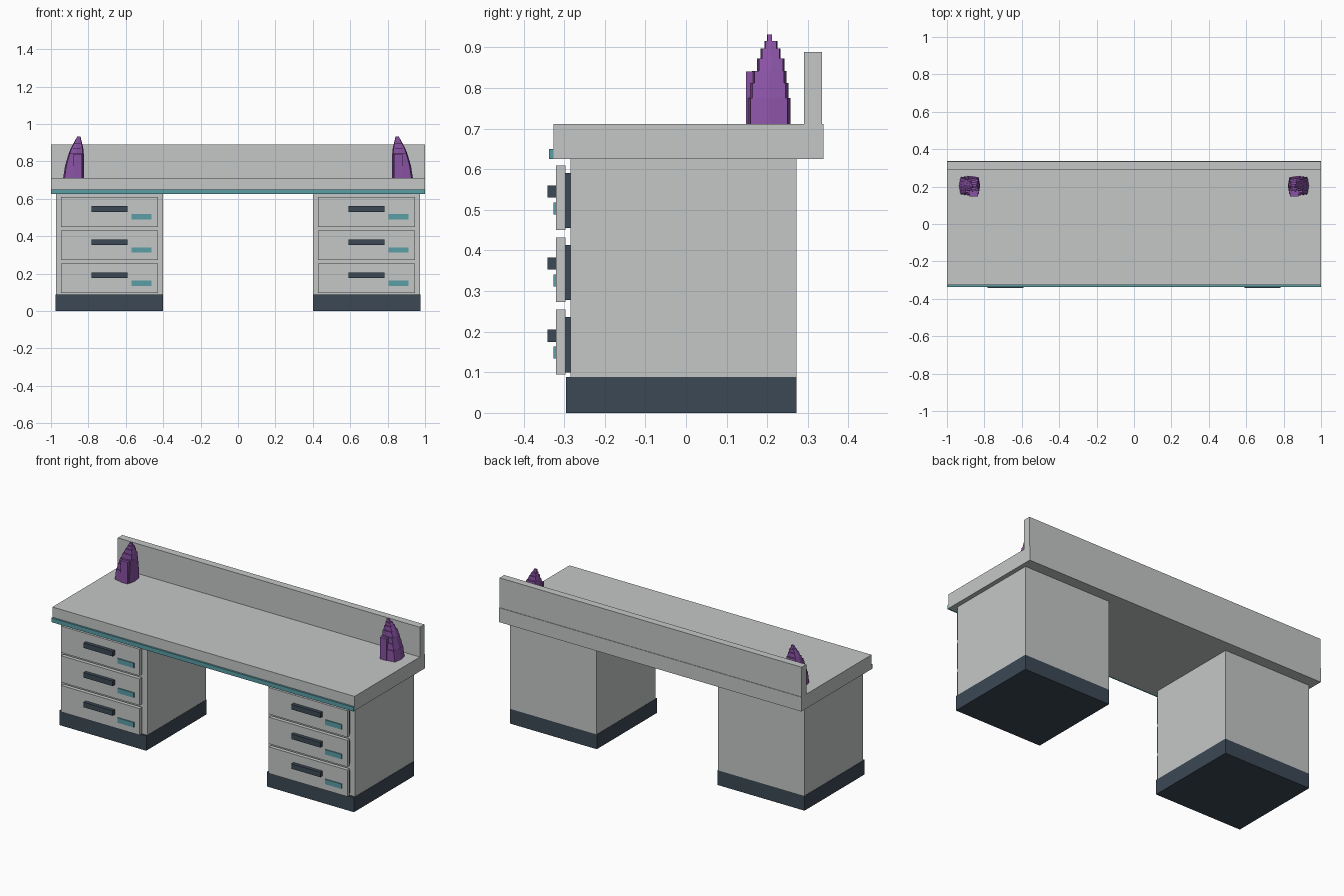
import bpy, bmesh

if "Cube" in bpy.data.objects:
    bpy.data.objects.remove(bpy.data.objects["Cube"])


def material(name, rgb):
    m = bpy.data.materials.new(name)
    m.diffuse_color = (*rgb, 1)
    m.use_nodes = True
    m.node_tree.nodes["Principled BSDF"].inputs["Base Color"].default_value = m.diffuse_color
    return m


GREY = material("pale_grey", (0.55, 0.575, 0.56))
DARK = material("dark_slate", (0.045, 0.065, 0.091))
TEAL = material("teal", (0.102, 0.342, 0.376))
PURPLE = material("purple", (0.25, 0.085, 0.37))


def finish(name, bm, mat):
    bmesh.ops.recalc_face_normals(bm, faces=bm.faces)
    me = bpy.data.meshes.new(name)
    bm.to_mesh(me)
    bm.free()
    me.materials.append(mat)
    ob = bpy.data.objects.new(name, me)
    bpy.context.collection.objects.link(ob)
    return ob


def box(name, x, y, z, mat):
    """Box from (low, high) pairs on each axis."""
    bm = bmesh.new()
    bmesh.ops.create_cube(bm, size=1)
    for v in bm.verts:
        v.co = [sum(r) / 2 + c * (r[1] - r[0]) for r, c in zip((x, y, z), v.co)]
    return finish(name, bm, mat)


# Worktop, upright back panel and front trim
box("worktop", (-1, 1), (-0.326, 0.338), (0.625, 0.711), GREY)
box("back_panel", (-1, 1), (0.291, 0.335), (0.711, 0.889), GREY)
box("front_trim", (-1, 1), (-0.337, -0.326), (0.625, 0.65), TEAL)

# Two pedestals with three drawers each
for side, cx in (("left", -0.6875), ("right", 0.6875)):
    def span(half, offset=0.0):
        return (cx + offset - half, cx + offset + half)

    box(f"{side}_plinth", span(0.2875), (-0.296, 0.272), (0, 0.088), DARK)
    box(f"{side}_cabinet", span(0.286), (-0.284, 0.272), (0.088, 0.625), GREY)
    for i in range(3):
        z = 0.095 + 0.1775 * i
        tag = f"{side}_drawer_{i + 1}"
        box(tag + "_backing", span(0.252), (-0.297, -0.284), (z + 0.005, z + 0.141), DARK)
        box(tag + "_front", span(0.26), (-0.32, -0.297), (z, z + 0.159), GREY)
        box(tag + "_handle", span(0.096), (-0.341, -0.32), (z + 0.08, z + 0.11), DARK)
        box(tag + "_label", span(0.054, 0.171), (-0.326, -0.32), (z + 0.039, z + 0.068), TEAL)


# Crystal silhouette: height, inner x, outer x
PROFILE = [(0.711, 0.823, 0.935), (0.775, 0.823, 0.925),
           (0.86, 0.825, 0.9), (0.932, 0.842, 0.86)]
# Crystal tiers: low z, high z, low y, high y
TIERS = [(0.711, 0.775, 0.152, 0.257), (0.775, 0.812, 0.157, 0.252),
         (0.812, 0.842, 0.163, 0.247), (0.842, 0.872, 0.175, 0.243),
         (0.872, 0.897, 0.184, 0.233), (0.897, 0.915, 0.193, 0.225),
         (0.915, 0.932, 0.2, 0.212)]


def x_range(z):
    for (z0, a0, b0), (z1, a1, b1) in zip(PROFILE, PROFILE[1:]):
        if z <= z1 + 1e-6:
            t = (z - z0) / (z1 - z0)
            return a0 + (a1 - a0) * t, b0 + (b1 - b0) * t


def ring(bm, z, y0, y1, sign):
    """Eight-sided section with a shallow ridge on each side."""
    a, b = x_range(z)
    xm, ym = (a + b) / 2, (y0 + y1) / 2
    dx, dy = (b - a) * 0.07, (y1 - y0) * 0.07
    pts = [(a + dx, y0 + dy), (xm, y0), (b - dx, y0 + dy), (b, ym),
           (b - dx, y1 - dy), (xm, y1), (a + dx, y1 - dy), (a, ym)]
    return [bm.verts.new((sign * px, py, z)) for px, py in pts]


# Stepped, inward-leaning crystals on the worktop
for side, sign in (("left", -1), ("right", 1)):
    bm = bmesh.new()
    for z0, z1, y0, y1 in TIERS:
        low = ring(bm, z0, y0, y1, sign)
        top = ring(bm, z1, y0, y1, sign)
        bm.faces.new(low)
        bm.faces.new(top)
        for i in range(8):
            j = (i + 1) % 8
            bm.faces.new((low[i], low[j], top[j], top[i]))
    finish(f"{side}_crystal", bm, PURPLE)
    xs = sorted((sign * 0.835, sign * 0.88))
    box(f"{side}_crystal_shard", xs, (0.148, 0.18), (0.711, 0.84), PURPLE)
